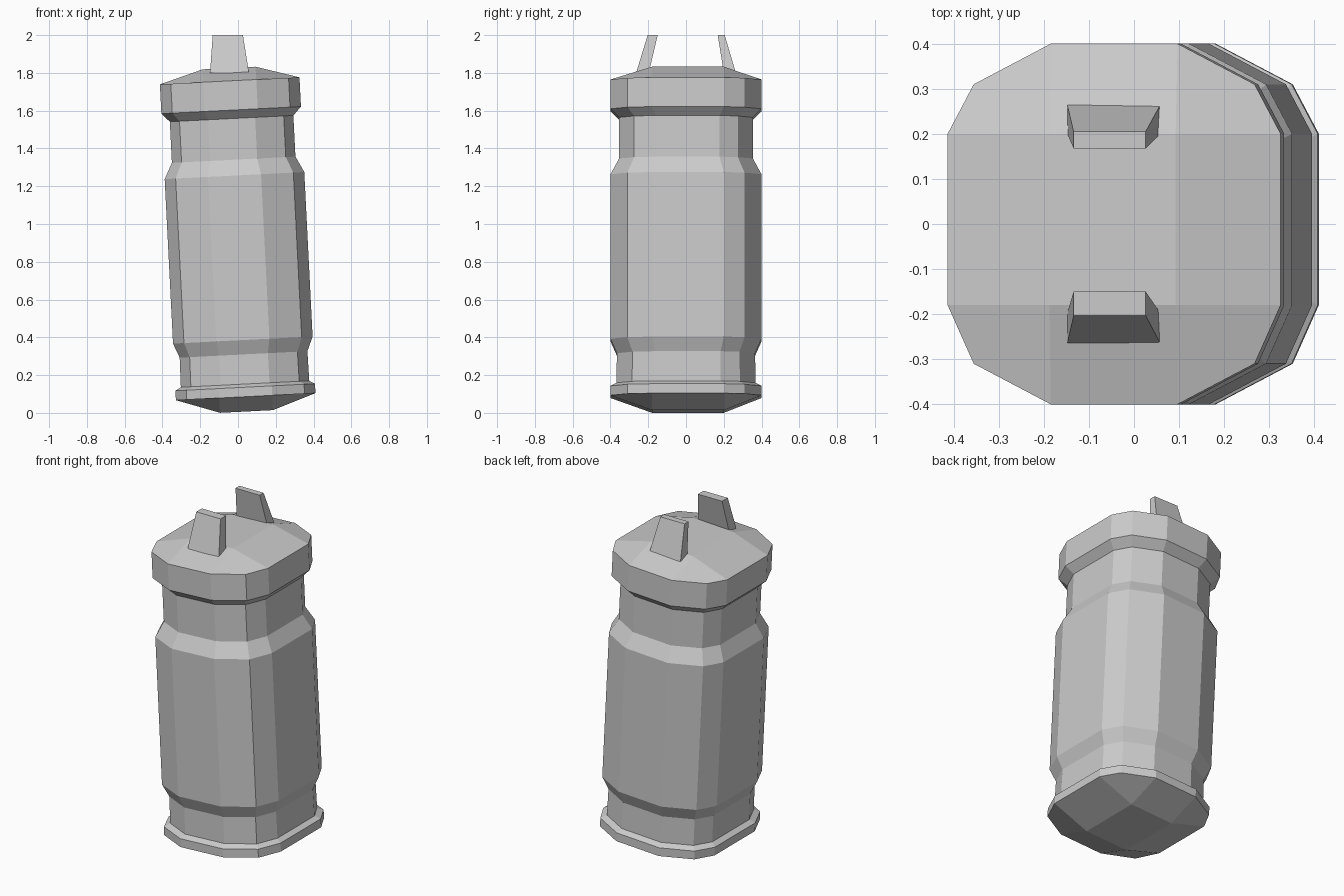
import bpy, bmesh
from mathutils import Matrix, Vector
from math import radians

if "Cube" in bpy.data.objects:
    bpy.data.objects.remove(bpy.data.objects["Cube"])

# 12-sided cross-section (rounded square) and the inner square used on the end caps
RING = [(.37, -.18), (.37, .2), (.312, .31), (.141, .4), (-.141, .4), (-.312, .31),
        (-.37, .2), (-.37, -.18), (-.312, -.31), (-.141, -.4), (.141, -.4), (.312, -.31)]
INNER = [(.14, -.18), (.14, .2), (-.14, .2), (-.14, -.18)]

# (height, scale) from bottom rim to top rim
PROFILE = [(.086, 1), (.136, 1), (.153, .92), (.31, .915), (.386, 1), (1.258, 1),
           (1.342, .885), (1.56, .885), (1.605, 1), (1.76, 1)]


def finish(bm, name):
    bmesh.ops.recalc_face_normals(bm, faces=bm.faces)
    me = bpy.data.meshes.new(name)
    bm.to_mesh(me)
    bm.free()
    ob = bpy.data.objects.new(name, me)
    bpy.context.collection.objects.link(ob)
    return ob


def end_cap(bm, ring, z):
    inner = [bm.verts.new((x, y, z)) for x, y in INNER]
    bm.faces.new(inner)
    for k in range(4):
        a, b = inner[k], inner[(k + 1) % 4]
        i = 3 * k
        bm.faces.new((ring[i], ring[i + 1], b, a))
        bm.faces.new((ring[i + 1], ring[i + 2], ring[(i + 3) % 12], b))


# Canister body, leaning slightly to the left
bm = bmesh.new()
rings = [[bm.verts.new((x * s, y * s, z)) for x, y in RING] for z, s in PROFILE]
for lo, hi in zip(rings, rings[1:]):
    for i in range(12):
        j = (i + 1) % 12
        bm.faces.new((lo[i], lo[j], hi[j], hi[i]))
end_cap(bm, rings[0], .0075)
end_cap(bm, rings[-1], 1.828)
lean = Matrix.Translation(Vector((.045, 0, 0))) @ Matrix.Rotation(radians(-2.9), 4, 'Y')
bm.transform(lean)
finish(bm, "canister_body")


# Two tapered prongs on the lid
def prong(name, side, y_bottom, y_top):
    bm = bmesh.new()
    loops = []
    for z, (x0, x1), (y0, y1) in ((1.80, (-.148, .058), y_bottom), (2.0, (-.134, .026), y_top)):
        loops.append([bm.verts.new((x, side * y, z))
                      for x, y in ((x0, y0), (x1, y0), (x1, y1), (x0, y1))])
    lo, hi = loops
    bm.faces.new(lo)
    bm.faces.new(hi)
    for i in range(4):
        j = (i + 1) % 4
        bm.faces.new((lo[i], lo[j], hi[j], hi[i]))
    finish(bm, name)


prong("back_prong", 1, (.20, .264), (.168, .205))
prong("front_prong", -1, (.197, .264), (.15, .203))
